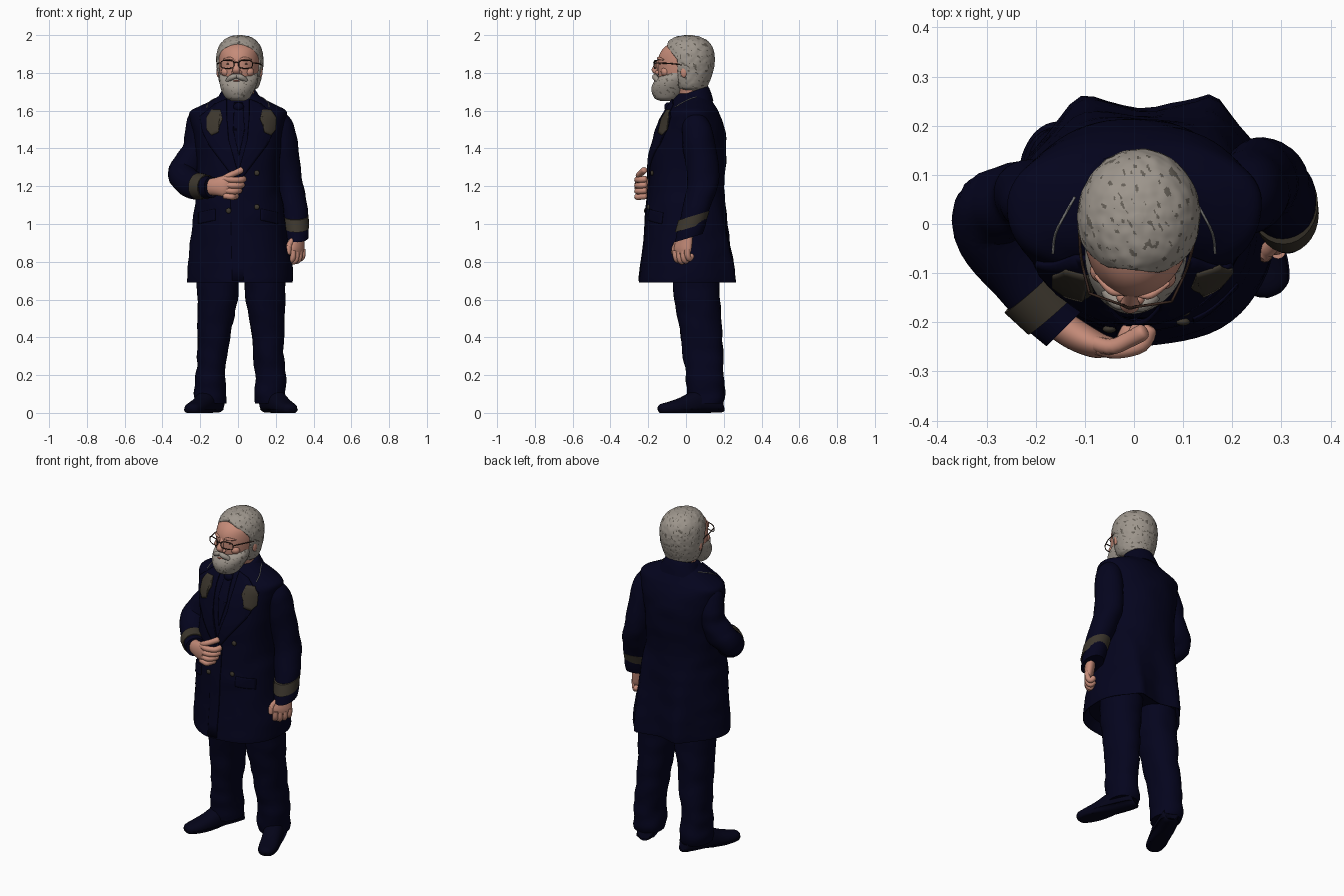
import bpy, bmesh, math
from mathutils import Vector, Matrix, noise
from mathutils.bvhtree import BVHTree

if "Cube" in bpy.data.objects:
    bpy.data.objects.remove(bpy.data.objects["Cube"])


def material(name, *rgb):
    m = bpy.data.materials.new(name)
    m.use_nodes = True
    m.diffuse_color = (*rgb, 1)
    m.node_tree.nodes["Principled BSDF"].inputs["Base Color"].default_value = (*rgb, 1)
    return m


NAVY = material("navy cloth", .0012, .0012, .0125)
SHOE = material("dark leather", .0012, .0012, .0095)
SKIN = material("skin", .56, .26, .19)
LIP = material("lip", .33, .12, .09)
HAIR = material("grey hair", .34, .305, .265)
FLECK = material("dark hair flecks", .13, .115, .095)
TRIM = material("olive braid", .045, .037, .026)
FRAME = material("spectacle frame", .04, .02, .014)
EYE = material("eye", .16, .07, .05)
PIPING = material("silver piping", .22, .22, .21)
X, Y, Z = Vector((1, 0, 0)), Vector((0, 1, 0)), Vector((0, 0, 1))


def finish(name, bm, mats, angle=45):
    me = bpy.data.meshes.new(name)
    bm.to_mesh(me)
    bm.free()
    ob = bpy.data.objects.new(name, me)
    bpy.context.collection.objects.link(ob)
    for m in mats:
        me.materials.append(m)
    bpy.ops.object.select_all(action='DESELECT')
    ob.select_set(True)
    bpy.context.view_layer.objects.active = ob
    bpy.ops.object.shade_smooth_by_angle(angle=math.radians(angle))
    return ob


def spline(rows, sub):
    """Catmull-Rom through rows of numbers."""
    rows = [tuple(r) + (r[3],) if len(r) == 4 else r for r in rows]
    out = []
    for i in range(len(rows) - 1):
        a, b, c, d = rows[max(i - 1, 0)], rows[i], rows[i + 1], rows[min(i + 2, len(rows) - 1)]
        for k in range(sub):
            t = k / sub
            out.append([q + .5 * t * (r - p + t * (2*p - 5*q + 4*r - s + t * (3*(q - r) + s - p)))
                        for p, q, r, s in zip(a, b, c, d)])
    return out + [list(rows[-1])]


def loft(name, rows, mat, ref=None, segs=28, sub=5, p=2, warp=None, crease=0, flecks=None):
    """Skin rings (x, y, z, radius_a, radius_b); rings stay level if no ref axis is given."""
    path = spline(rows, sub)
    bm, rings = bmesh.new(), []
    for i, (x, y, z, ra, rb) in enumerate(path):
        c, u, v = Vector((x, y, z)), X, Y
        if ref is not None:
            t = Vector(path[min(i + 1, len(path) - 1)][:3]) - Vector(path[max(i - 1, 0)][:3])
            t.normalize()
            u = (ref - t * ref.dot(t)).normalized()
            v = t.cross(u)
        ring = []
        for k in range(segs):
            a = math.tau * k / segs
            ca, sa = math.cos(a), math.sin(a)
            co = c + u * max(ra, .001) * math.copysign(abs(ca) ** (2 / p), ca) \
                + v * max(rb, .001) * math.copysign(abs(sa) ** (2 / p), sa)
            if crease:
                n = noise.noise(Vector((co.x * 9, co.y * 9, co.z * 14)))
                co += (co - c).normalized() * n * crease
            ring.append(bm.verts.new(warp(co, c) if warp else co))
        rings.append(ring)
    for r, s in zip(rings, rings[1:]):
        for k in range(segs):
            j = (k + 1) % segs
            bm.faces.new((r[k], r[j], s[j], s[k]))
    bm.faces.new(rings[0][::-1])
    bm.faces.new(rings[-1])
    bmesh.ops.recalc_face_normals(bm, faces=bm.faces)
    if flecks:
        for f in bm.faces:
            q = f.calc_center_median()
            streak = noise.noise(Vector((q.x * 90 + q.y * 50, q.y * 45 - q.x * 20, q.z * 75 + q.y * 40)))
            f.material_index = int(streak > flecks)
    return finish(name, bm, [mat, FLECK] if flecks else [mat])


def ball(name, loc, size, mat):
    bm = bmesh.new()
    bmesh.ops.create_uvsphere(bm, u_segments=20, v_segments=12, radius=1,
                              matrix=Matrix.Translation(loc) @ Matrix.Diagonal((*size, 1)))
    return finish(name, bm, [mat])


# Coat body: skirt drawn in on the right, with two folds at the back
def skirt(co, c):
    low = min(max((1.15 - co.z) / .4, 0), 1)
    if co.x < 0:
        co.y *= 1 - low * .4 * (co.x / .28) ** 2
    if co.y > .05:
        co.y -= low * .032 * math.exp(-((co.x - .02) / .07) ** 2)
        for x, w in ((-.115, .045), (.165, .035)):
            co.y += low * .03 * math.exp(-((co.x - x) / w) ** 2)
    return co


coat = loft("coat_body", [
    (.01, .008, .74, .25, .22), (.01, .008, .69, .28, .257), (.01, .01, .8, .274, .246),
    (.005, .007, .95, .252, .226), (.005, .003, 1.08, .237, .214), (0, .003, 1.2, .222, .2),
    (0, .012, 1.35, .222, .2), (0, .024, 1.47, .235, .186), (0, .029, 1.54, .25, .164),
    (.003, .032, 1.595, .256, .138), (.005, .032, 1.628, .2, .118), (.005, .03, 1.66, .135, .1),
    (.005, .03, 1.69, .09, .08)],
    NAVY, segs=64, p=2.2, warp=skirt, crease=.006)
bm = bmesh.new()
bm.from_mesh(coat.data)
surface = BVHTree.FromBMesh(bm)
bm.free()


def front_y(x, z):
    hit = surface.ray_cast(Vector((x, -2, z)), Y)[0]
    return hit.y if hit else -.05


def plate(name, outline, mat, lift, thick=.008, flip=1):
    """Thin panel laid on the front of the coat."""
    bm = bmesh.new()
    face = bm.faces.new([bm.verts.new((flip * x, 0, z)) for x, z in outline])
    bmesh.ops.triangulate(bm, faces=[face])
    for _ in range(3):
        bmesh.ops.subdivide_edges(bm, edges=bm.edges[:], cuts=1, use_grid_fill=True)
    for v in bm.verts:
        v.co.y = front_y(v.co.x, v.co.z) - lift
    bmesh.ops.recalc_face_normals(bm, faces=bm.faces)
    ob = finish(name, bm, [mat])
    mod = ob.modifiers.new("thickness", 'SOLIDIFY')
    mod.thickness, mod.offset = thick, 0
    return ob


# Lapels, braid patches, pocket flaps, front edge
lapel = [(.06, 1.66), (.12, 1.635), (.2, 1.57), (.19, 1.5), (.155, 1.42), (.02, 1.24),
         (0, 1.27), (.05, 1.45), (.06, 1.58)]
patch = [(.093, 1.605), (.14, 1.605), (.166, 1.565), (.165, 1.5), (.14, 1.47), (.105, 1.485),
         (.098, 1.52), (.082, 1.555)]
for side, s in (("left", 1), ("right", -1)):
    plate(side + "_lapel", lapel, NAVY, .008, .01, s)
    plate(side + "_lapel_patch", [(x + (.035 if s > 0 else 0), z) for x, z in patch], TRIM, .016, .006, s)
    plate(side + "_pocket_flap", [(.12, 1.08), (.21, 1.06), (.21, 1.0), (.12, 1.02)], NAVY, .002, .006, s)
    rows = []
    for x, y in ((.165, -.06), (.16, -.02), (.14, .02), (.12, .055)):
        hit = surface.ray_cast(Vector((s * x, y, 3)), -Z)[0]
        rows.append((s * x, y, (hit.z if hit else 1.6) + .001, .0025))
    loft(side + "_collar_piping", rows, PIPING, ref=Z, segs=8, sub=3)
plate("coat_front_edge", [(.0, 1.26), (.03, 1.24), (.03, .7), (-.03, .7), (-.04, 1.16)], NAVY, .001, .006)
plate("necktie", [(-.02, 1.64), (.025, 1.64), (.035, 1.5), (.005, 1.36), (-.025, 1.5)], NAVY, .004, .008)
ball("necktie_knot", (.003, front_y(0, 1.62) - .005, 1.62), (.028, .02, .024), NAVY)
for i, (x, z) in enumerate([(.1, 1.27), (.1, 1.09), (-.05, 1.07), (-.035, 1.33)]):
    ball(f"button_{i + 1}", (x, front_y(x, z) - .004, z), (.014, .008, .014), TRIM)


# Collar, higher at the nape
def lean(co, c):
    co.z += (co.y - .03) * .35
    return co


loft("coat_collar", [(.005, .03, 1.61, .15, .115), (.005, .032, 1.655, .118, .102),
                     (.005, .032, 1.695, .095, .087), (.005, .032, 1.7, .082, .075)], NAVY, warp=lean, segs=40)


# Sleeves and cuff braid
def cuff_slant(co, c):
    co.z += (co.y - c.y) * .3 * min(max((1.17 - c.z) / .12, 0), 1)
    return co


ref = Vector((1, .8, 0))
right_arm = [(-.19, .04, 1.59, .03), (-.212, .048, 1.55, .055), (-.21, .055, 1.47, .072),
             (-.222, .052, 1.39, .076), (-.26, .04, 1.32, .079), (-.296, .012, 1.265, .076),
             (-.25, -.075, 1.21, .074), (-.19, -.158, 1.197, .064), (-.14, -.21, 1.195, .057)]
loft("right_sleeve", right_arm, NAVY, ref=ref, crease=.009)
loft("right_cuff_braid", [(-.21, -.134, 1.2, .071), (-.167, -.183, 1.196, .064)], TRIM, ref=ref)
left_arm = [(.19, .04, 1.598, .03), (.215, .047, 1.565, .058), (.232, .06, 1.49, .072, .08),
            (.245, .078, 1.36, .077, .088), (.268, .09, 1.22, .074, .083),
            (.298, .055, 1.08, .07, .08), (.314, .012, .925, .057, .076)]
loft("left_sleeve", left_arm, NAVY, crease=.008, warp=cuff_slant)
loft("left_cuff_braid", [(.304, .042, 1.045, .07, .083), (.311, .022, .98, .065, .081)], TRIM, warp=cuff_slant)


# Hands
def digit(name, pts, r):
    a, b = Vector(pts[-2]), Vector(pts[-1])
    tip = b + (b - a).normalized() * r * .5
    rows = [(*q, r) for q in pts] + [(*tip, r * .45)]
    return loft(name, rows, SKIN, ref=Vector((.5, .3, .9)), segs=12, sub=4)


spread, inward = Vector((.62, .78, 0)), Vector((-.78, .62, 0))
loft("left_palm", [(.315, .0, .96, .042, .03), (.314, -.008, .91, .05, .028),
                   (.312, -.018, .865, .056, .025), (.31, -.022, .835, .045, .017)], SKIN, ref=spread)
for i in range(4):
    drop = (0, .008, .004, -.008)[i]
    root = Vector((.318, -.024, 0)) + spread * (i - 1.5) * .027
    digit(f"left_finger_{i + 1}", [root + inward * k + Z * (z - drop) for k, z in
                                   ((0, .86), (.002, .825), (.018, .808), (.036, .825))], .0155)
digit("left_thumb", [(.288, -.035, .915), (.268, -.058, .88), (.266, -.062, .845)], .016)
loft("right_palm", [(-.165, -.195, 1.195, .042, .032), (-.12, -.225, 1.198, .047, .032),
                    (-.075, -.246, 1.2, .055, .027), (-.045, -.248, 1.195, .045, .018)], SKIN, ref=Z)
for i in range(4):
    z = 1.24 - i * .03
    reach = (.03, .022, .008, -.01)[i]
    digit(f"right_finger_{i + 1}", [(-.075, -.25, z), (-.035, -.258, z - .006), (reach - .015, -.245, z - .006),
                                    (reach, -.215, z - .002)], .0165)
digit("right_thumb", [(-.1, -.235, 1.225), (-.05, -.25, 1.255), (-.01, -.235, 1.272), (.018, -.22, 1.286)], .0165)

# Trousers and shoes
for side, s, top, foot, heel, toe in (("left", 1, .14, .17, (.165, .15), (.275, -.12)),
                                      ("right", -1, -.105, -.145, (-.125, .15), (-.245, -.12))):
    loft(side + "_trouser_leg", [
        (top, .055, .78, .11, .125), (top + s * .002, .058, .62, .108, .12),
        (top * .45 + foot * .55, .082, .4, .085, .11), (foot, .1, .2, .08, .1),
        (foot, .104, .09, .084, .098), (foot, .102, .05, .08, .09)], NAVY, p=2.2, crease=.009, segs=36, sub=8)
    heel, toe = Vector((*heel, 0)), Vector((*toe, 0))
    across = (toe - heel).cross(Z)
    shape = [(-.13, .045, .03, .04), (-.1, .045, .045, .045), (.05, .055, .052, .055), (.3, .06, .055, .062),
             (.6, .035, .054, .05), (.85, .025, .052, .036), (1.03, .022, .038, .026), (1.09, .02, .014, .012)]

    def clamp(low, high):
        return lambda co, c: Vector((co.x, co.y, min(max(co.z, low), high)))
    for part, grow, low, high in (("shoe", 1, .015, .2), ("shoe_sole", 1.07, 0, .02)):
        loft(f"{side}_{part}", [(*(heel.lerp(toe, t) + Z * z), w * grow, h) for t, z, w, h in shape],
             SHOE, ref=across, warp=clamp(low, high), p=2.3)

# Head parts, modelled facing forward, then turned together
before = set(bpy.data.objects)
loft("head", [(.01, .03, 1.6, .07, .075), (.01, .02, 1.7, .076, .08), (.01, -.012, 1.76, .096, .125),
              (.01, -.012, 1.82, .106, .137), (.01, 0, 1.88, .11, .147), (.01, .004, 1.925, .103, .129),
              (.01, .01, 1.955, .078, .096), (.01, .01, 1.972, .03, .04)], SKIN, segs=40)


def hairline(co, c):
    rise = min(max((co.z - 1.87) / .07, 0), 1)
    edge = -.042 - .06 * rise
    keep = min(max((co.y - edge) / .015 + .5, 0), 1) * min(max((co.z - 1.7) / .02, 0), 1)
    mid = Vector((.01, .015, min(co.z, 1.86)))
    ripple = 1 + .014 * noise.noise(co * 45)
    return mid + (co - mid) * (.8 + .2 * keep) * ripple


loft("hair", [(.01, .03, 1.685, .07, .07), (.01, .022, 1.735, .103, .096), (.01, .02, 1.8, .119, .122),
              (.01, .015, 1.87, .125, .138), (.01, .015, 1.93, .115, .128), (.01, .012, 1.97, .088, .102),
              (.01, .01, 1.992, .052, .06), (.01, .01, 2.0, .01, .01)],
     HAIR, segs=150, sub=18, warp=hairline, flecks=.38)
loft("beard", [(.01, -.1, 1.65, .03, .03), (.01, -.098, 1.668, .064, .07), (.01, -.085, 1.715, .09, .1),
               (.01, -.06, 1.765, .104, .1), (.01, -.04, 1.8, .1, .068)],
     HAIR, segs=90, sub=14, crease=.004, flecks=.43)
loft("nose", [(.01, -.132, 1.875, .014, .014), (.01, -.152, 1.845, .014, .016), (.01, -.165, 1.818, .02, .018),
              (.01, -.158, 1.798, .018, .014), (.01, -.15, 1.793, .008, .006)], SKIN)
ball("lower_lip", (.01, -.163, 1.757), (.02, .008, .005), LIP)
for side, s in (("left", 1), ("right", -1)):
    def at(x, y, z, *r):
        return (.01 + s * x, y, z, *r)
    loft(side + "_moustache", [at(-.002, -.16, 1.784, .011), at(.022, -.163, 1.778, .015),
                               at(.045, -.147, 1.762, .013), at(.062, -.13, 1.738, .005)], HAIR, ref=Z, segs=14)
    loft(side + "_brow", [at(.016, -.144, 1.87, .004), at(.04, -.141, 1.877, .008),
                          at(.075, -.113, 1.87, .004)], SKIN, ref=Z, segs=12)
    ball(side + "_nostril", at(.018, -.15, 1.802), (.011, .013, .01), SKIN)
    ball(side + "_cheek", at(.056, -.103, 1.805), (.032, .026, .026), SKIN)
    ball(side + "_eye", at(.042, -.131, 1.848), (.015, .008, .005), EYE)
    ball(side + "_ear", at(.112, .0, 1.805), (.011, .018, .03), SKIN)
    # Spectacles
    rim = []
    for k in range(17):
        a = math.tau * k / 16
        dx = .036 * math.copysign(abs(math.cos(a)) ** .6, math.cos(a))
        dz = .021 * math.copysign(abs(math.sin(a)) ** .6, math.sin(a))
        rim.append(at(.048 + dx, -.168 + .25 * (dx + .035), 1.845 + dz, .0027))
    loft(side + "_spectacle_rim", rim, FRAME, ref=Vector((.2, 1, 0)), segs=8, sub=2)
    loft(side + "_spectacle_arm", [at(.084, -.15, 1.852, .003), at(.108, -.08, 1.85, .003),
                                   at(.119, -.01, 1.842, .003)], FRAME, ref=Z, segs=8)
loft("spectacle_bridge", [(-.005, -.167, 1.852, .003), (.01, -.172, 1.857, .003), (.025, -.167, 1.852, .003)],
     FRAME, ref=Z, segs=8)

pivot = Vector((.01, .02, 0))
turn = Matrix.Translation(pivot) @ Matrix.Rotation(-.1, 4, 'Z') @ Matrix.Translation(-pivot)
for ob in set(bpy.data.objects) - before:
    ob.matrix_world = turn
